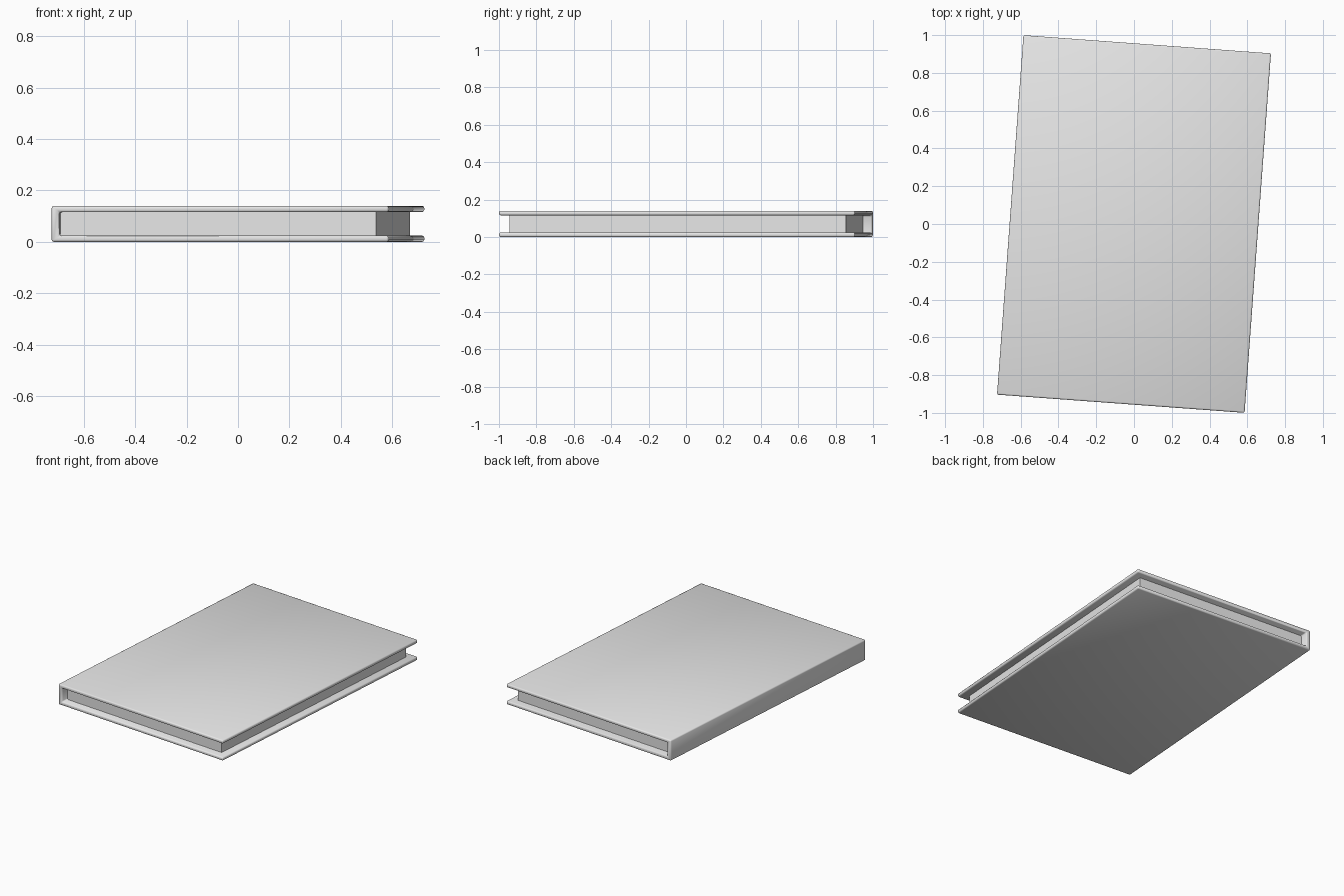
import bpy
import bmesh
import math

cube = bpy.data.objects.get("Cube")
if cube:
    bpy.data.objects.remove(cube, do_unlink=True)

# Overall sizes of the closed book
HALF_W, HALF_L, HEIGHT = 0.657, 0.954, 0.14
BOARD, SPINE, INSET = 0.024, 0.03, 0.052
TURN = math.radians(-4.2)

grey = bpy.data.materials.new("light grey")
grey.use_nodes = True
grey.diffuse_color = (0.8, 0.8, 0.8, 1)
grey.node_tree.nodes["Principled BSDF"].inputs["Base Color"].default_value = (0.8, 0.8, 0.8, 1)


def extrude_profile(name, profile, half_length):
    """Extrude an x-z outline along y, centred on y = 0."""
    bm = bmesh.new()
    face = bm.faces.new([bm.verts.new((x, -half_length, z)) for x, z in profile])
    extruded = bmesh.ops.extrude_face_region(bm, geom=[face])
    moved = [v for v in extruded["geom"] if isinstance(v, bmesh.types.BMVert)]
    bmesh.ops.translate(bm, verts=moved, vec=(0, 2 * half_length, 0))
    bmesh.ops.recalc_face_normals(bm, faces=bm.faces)
    mesh = bpy.data.meshes.new(name)
    bm.to_mesh(mesh)
    bm.free()
    mesh.materials.append(grey)
    obj = bpy.data.objects.new(name, mesh)
    obj.rotation_euler.z = TURN
    bpy.context.collection.objects.link(obj)
    return obj


# Cover: two boards joined by the spine, with softened edges
inner = -HALF_W + SPINE
low, high = BOARD, HEIGHT - BOARD
cover = extrude_profile("cover", [
    (-HALF_W, 0), (HALF_W, 0), (HALF_W, low), (inner, low),
    (inner, high), (HALF_W, high), (HALF_W, HEIGHT), (-HALF_W, HEIGHT),
], HALF_L)
cover.data.shade_smooth()
bevel = cover.modifiers.new("soft edges", 'BEVEL')
bevel.width = 0.008
bevel.segments = 2
bevel.limit_method = 'ANGLE'

# Page block: flat-sided, set in from the three open edges
fore_edge = HALF_W - INSET
extrude_profile("pages", [
    (inner, low), (fore_edge, low), (fore_edge, high), (inner, high),
], HALF_L - INSET)
